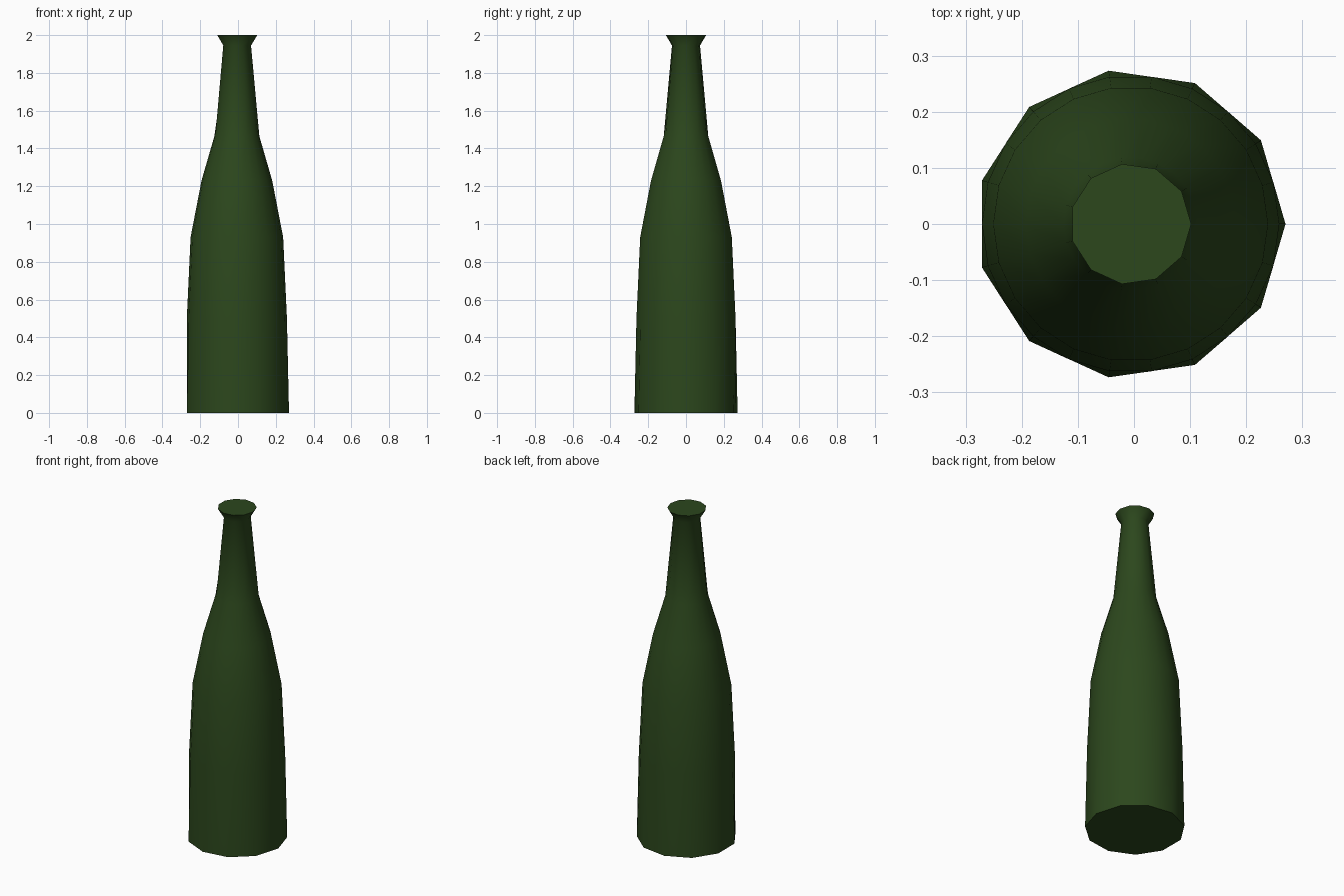
import bpy, bmesh, math

if "Cube" in bpy.data.objects:
    bpy.data.objects.remove(bpy.data.objects["Cube"])

SIDES = 11
CX = -0.006          # odd-sided ring, shifted so its bounds are centred

bm = bmesh.new()


def vert(r, z, step):
    # step counts half-sides, so even steps are corners of the 11-gon
    a = math.pi * step / SIDES
    return bm.verts.new((CX + r * math.cos(a), r * math.sin(a), z))


def ring(z, corner, middle=None):
    middle = corner if middle is None else middle
    return [vert(middle if i % 2 else corner, z, i) for i in range(2 * SIDES)]


def bridge(a, b):
    n = len(a)
    for i in range(n):
        j = (i + 1) % n
        bm.faces.new((a[i], a[j], b[j], b[i]))


# body: 11-sided foot blending into 22-sided shoulders
flat = math.cos(math.pi / SIDES)
rings = [ring(0, 0.276, 0.276 * flat), ring(0.5, 0.265),
         ring(0.93, 0.245), ring(1.23, 0.187), ring(1.465, 0.119)]
for low, high in zip(rings, rings[1:]):
    bridge(low, high)
bm.faces.new(rings[0][::-1])

# neck: 11 flat panels, with shoulder teeth running up the middle of each
top = rings[-1]
neck = [vert(0.075, 1.945, 2 * i) for i in range(SIDES)]
lip = [vert(0.108, 2.0, 2 * i) for i in range(SIDES)]
for i in range(SIDES):
    a, m, b = top[2 * i], top[2 * i + 1], top[(2 * i + 2) % (2 * SIDES)]
    peak = vert(0.104, 1.57, 2 * i + 1)
    bm.faces.new((a, m, peak))
    bm.faces.new((m, b, peak))
    j = (i + 1) % SIDES
    bm.faces.new((a, peak, neck[i]))
    bm.faces.new((peak, neck[j], neck[i]))
    bm.faces.new((peak, b, neck[j]))

# flared lip and closed mouth
bridge(neck, lip)
bm.faces.new(lip)
bmesh.ops.recalc_face_normals(bm, faces=bm.faces)

mesh = bpy.data.meshes.new("bottle")
bm.to_mesh(mesh)
bm.free()
bottle = bpy.data.objects.new("bottle", mesh)
bpy.context.collection.objects.link(bottle)

# green glass
mat = bpy.data.materials.new("green_glass")
mat.diffuse_color = (0.025, 0.063, 0.012, 1)
mat.use_nodes = True
mat.node_tree.nodes["Principled BSDF"].inputs["Base Color"].default_value = mat.diffuse_color
mesh.materials.append(mat)

bpy.context.view_layer.objects.active = bottle
bottle.select_set(True)
bpy.ops.object.shade_smooth_by_angle(angle=math.radians(35))
